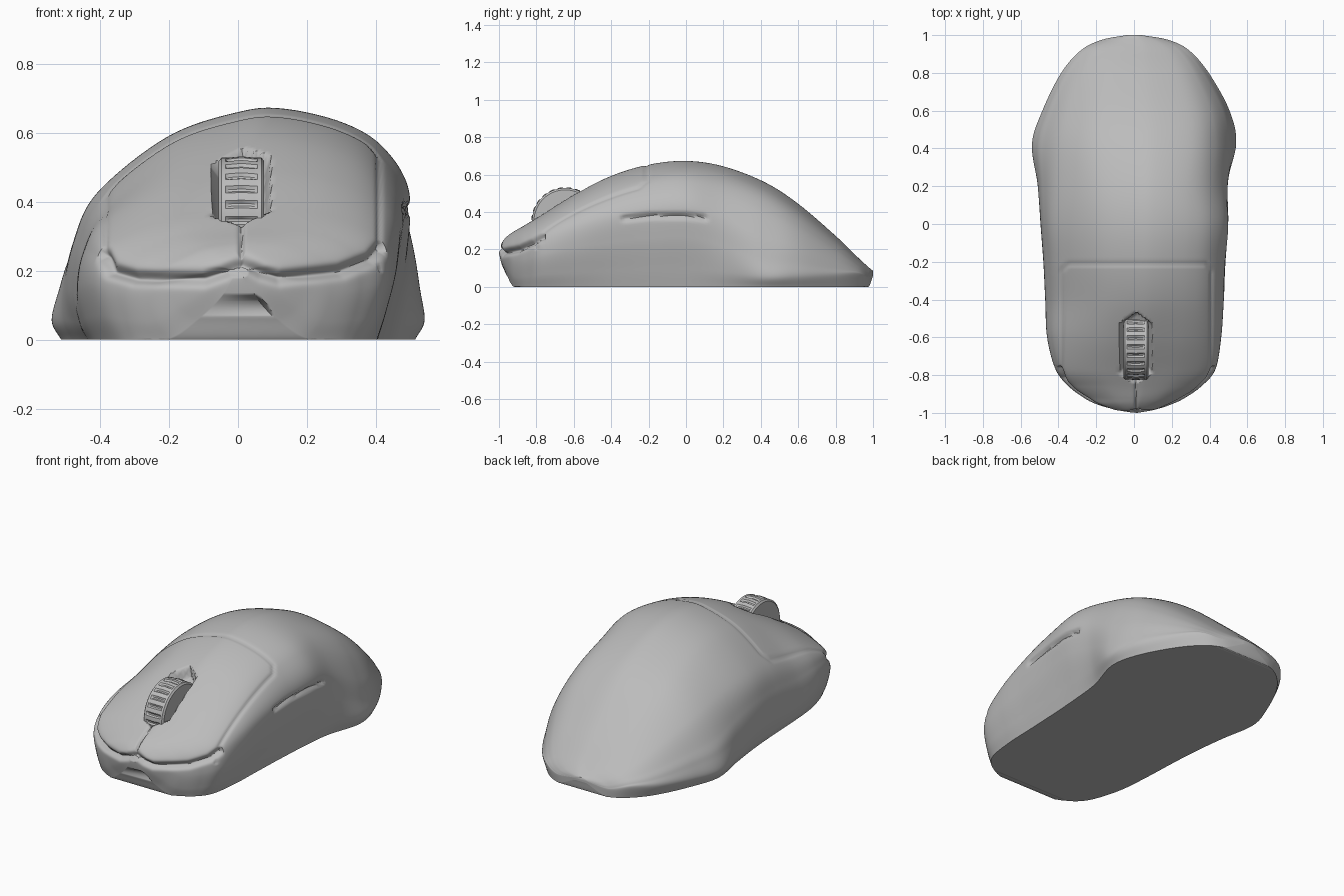
import bpy, bmesh, math
from mathutils import Vector

if "Cube" in bpy.data.objects:
    bpy.data.objects.remove(bpy.data.objects["Cube"])

grey = bpy.data.materials.new("matte grey")
grey.use_nodes = True
GREY = (0.5, 0.5, 0.5, 1)
grey.diffuse_color = GREY
grey.node_tree.nodes["Principled BSDF"].inputs["Base Color"].default_value = GREY


def spline(pts, n):
    """Smooth curve through the points, n samples per span."""
    ext = [2 * pts[0] - pts[1]] + pts + [2 * pts[-1] - pts[-2]]
    out = []
    for a, b, c, d in zip(ext, ext[1:], ext[2:], ext[3:]):
        for i in range(n):
            t = i / n
            out.append(b + 0.5 * t * (c - a + t * (2 * a - 5 * b + 4 * c - d
                                                   + t * (3 * (b - c) + d - a))))
    return out + [pts[-1]]


def loft(name, rings, angle):
    """Skin closed rings and cap both ends."""
    bm = bmesh.new()
    grid = [[bm.verts.new(p) for p in ring] for ring in rings]
    n = len(grid[0])
    for r, s in zip(grid, grid[1:]):
        for i in range(n):
            j = (i + 1) % n
            bm.faces.new((r[i], r[j], s[j], s[i]))
    bm.faces.new(grid[0])
    bm.faces.new(grid[-1])
    bmesh.ops.recalc_face_normals(bm, faces=bm.faces)
    bm.normal_update()
    if name == "body":
        carve(bm)
        bmesh.ops.recalc_face_normals(bm, faces=bm.faces)
    me = bpy.data.meshes.new(name)
    bm.to_mesh(me)
    bm.free()
    me.materials.append(grey)
    ob = bpy.data.objects.new(name, me)
    bpy.context.collection.objects.link(ob)
    bpy.ops.object.select_all(action="DESELECT")
    ob.select_set(True)
    bpy.context.view_layer.objects.active = ob
    bpy.ops.object.shade_smooth_by_angle(angle=math.radians(angle))
    return ob


# Panel seams: top seam in plan, front lip seam in elevation, side slot along y
TOP_SEAM = [(-.385, -.82), (-.385, -.25), (-.35, -.21), (.38, -.21), (.41, -.25), (.41, -.8)]
LIP_SEAM = [(-.39, .25), (-.37, .2), (-.3, .18), (-.1, .175), (-.04, .195), (.015, .225),
            (.07, .195), (.12, .18), (.3, .2), (.39, .235), (.42, .27)]
SPLIT = [(.01, -1.1), (.01, -.8)]
SLOT = [(-.33, .365), (-.2, .38), (0, .38), (.1, .37)]


def groove(p, path, width, depth):
    best = 9
    p = Vector(p)
    for a, b in zip(path, path[1:]):
        a, b = Vector(a), Vector(b)
        d = b - a
        t = max(0, min(1, (p - a).dot(d) / d.length_squared))
        best = min(best, (p - a - t * d).length)
    return depth * math.exp(-(best / width) ** 2)


def carve(bm):
    """Press seams, wheel well, slot and front scoop into the shell."""
    moves = []
    for v in bm.verts:
        x, y, z = v.co
        cut = 0
        if y < -.15 and z > .2:
            cut = groove((x, y), TOP_SEAM, .008, .007)
            cut = max(cut, groove((x, y), SPLIT, .008, .012 if z > .22 else 0))
            # wheel well with pointed ends
            edge = max(abs(x - .01) - .075, abs(y + .66) + .7 * abs(x - .01) - .18)
            cut = max(cut, .06 * max(0, min(1, .5 - edge / .02)))
        if y < -.76:
            cut = max(cut, groove((x, z), LIP_SEAM, .017, .028))
        if x > .3 and -.5 < y < .25:
            cut = max(cut, groove((y, z), SLOT, .014, .018))
        move = -cut * v.normal
        if y < -.85 and z > .01:
            e = math.hypot((x - .015) / .095, (z - .02) / .118)
            move.y += .065 * max(0, min(1, (1 - e) * 7)) * min(1, z / .13)
        moves.append(move)
    for v, m in zip(bm.verts, moves):
        v.co += m


# Cross-section shapes, as fractions of half width and height
NOSE = [(-.45, 0), (-.82, .2), (-1, .5), (-.94, .68), (-.8, .82), (-.42, .95), (0, 1),
        (.2, 1), (.5, .94), (.8, .82), (.94, .68), (1, .5), (.82, .2), (.45, 0)]
FRONT = [(-.88, 0), (-.95, .18), (-1, .42), (-.97, .6), (-.86, .74), (-.45, .92), (0, .985),
         (.2, 1), (.55, .96), (.83, .85), (.97, .7), (1, .45), (.94, .18), (.87, 0)]
MIDDLE = [(-.92, 0), (-.97, .08), (-1, .22), (-.96, .43), (-.82, .64), (-.41, .88), (0, .985),
          (.26, 1), (.6, .94), (.83, .835), (.98, .65), (.97, .4), (.9, .15), (.85, 0)]
REAR = [(-.95, 0), (-1, .1), (-.96, .25), (-.9, .38), (-.72, .65), (-.4, .88), (0, .99),
        (.26, 1), (.6, .91), (.8, .74), (.93, .48), (.98, .25), (1, .1), (.95, 0)]
TAIL = [(-.92, 0), (-1, .42), (-.96, .55), (-.88, .66), (-.7, .8), (-.38, .94), (0, .99),
        (.26, 1), (.6, .9), (.8, .76), (.9, .64), (.97, .53), (1, .42), (.92, 0)]

# Stations: y, right and left half widths, top, bottom, shape, next shape, blend
STATIONS = [
    (-1, .03, .03, .215, .18, NOSE, NOSE, 0),
    (-.985, .11, .12, .24, .12, NOSE, NOSE, 0),
    (-.955, .2, .2, .27, .055, NOSE, FRONT, .3),
    (-.92, .265, .27, .295, 0, NOSE, FRONT, .7),
    (-.86, .345, .355, .33, 0, FRONT, FRONT, 0),
    (-.77, .415, .43, .385, 0, FRONT, FRONT, 0),
    (-.6, .46, .465, .49, 0, FRONT, MIDDLE, .5),
    (-.4, .47, .48, .59, 0, MIDDLE, MIDDLE, 0),
    (-.2, .48, .49, .65, 0, MIDDLE, MIDDLE, 0),
    (0, .495, .505, .67, 0, MIDDLE, MIDDLE, 0),
    (.2, .515, .507, .64, 0, MIDDLE, REAR, .4),
    (.42, .54, .54, .555, 0, REAR, REAR, 0),
    (.6, .485, .505, .44, 0, REAR, TAIL, .1),
    (.8, .385, .395, .27, 0, REAR, TAIL, .4),
    (.92, .28, .29, .155, 0, TAIL, TAIL, 0),
    (.975, .17, .18, .105, 0, TAIL, TAIL, 0),
    (1, .04, .04, .085, .06, TAIL, TAIL, 0)]

# Body shell
sections = []
for y, wl, wr, top, low, s0, s1, k in STATIONS:
    ring = []
    for p, q in zip(s0, s1):
        u, h = Vector(p).lerp(Vector(q), k)
        ring.append(Vector((u * (wl if u < 0 else wr), y, low + h * (top - low))))
    sections.append(spline(ring, 14))
columns = [spline(list(c), 15) for c in zip(*sections)]
rings = [[Vector((p.x, p.y, max(0, p.z))) for p in r] for r in zip(*columns)]
loft("body", rings, 50)

# Ribbed scroll wheel
WHEEL = Vector((.01, -.645, .35))
STEPS = 144
rings = []
for x, r, rib in [(-.066, .13, 0), (-.066, .168, 0), (-.058, .178, 0), (-.046, .178, 0),
                  (-.038, .178, 1), (0, .182, 1), (.038, .178, 1),
                  (.046, .178, 0), (.058, .178, 0), (.066, .168, 0), (.066, .13, 0)]:
    ring = []
    for i in range(STEPS):
        a = math.tau * i / STEPS
        rr = r - rib * .008 * (i % 6 < 2)
        ring.append(WHEEL + Vector((x, rr * math.cos(a), rr * math.sin(a))))
    rings.append(ring)
loft("scroll_wheel", rings, 35)
